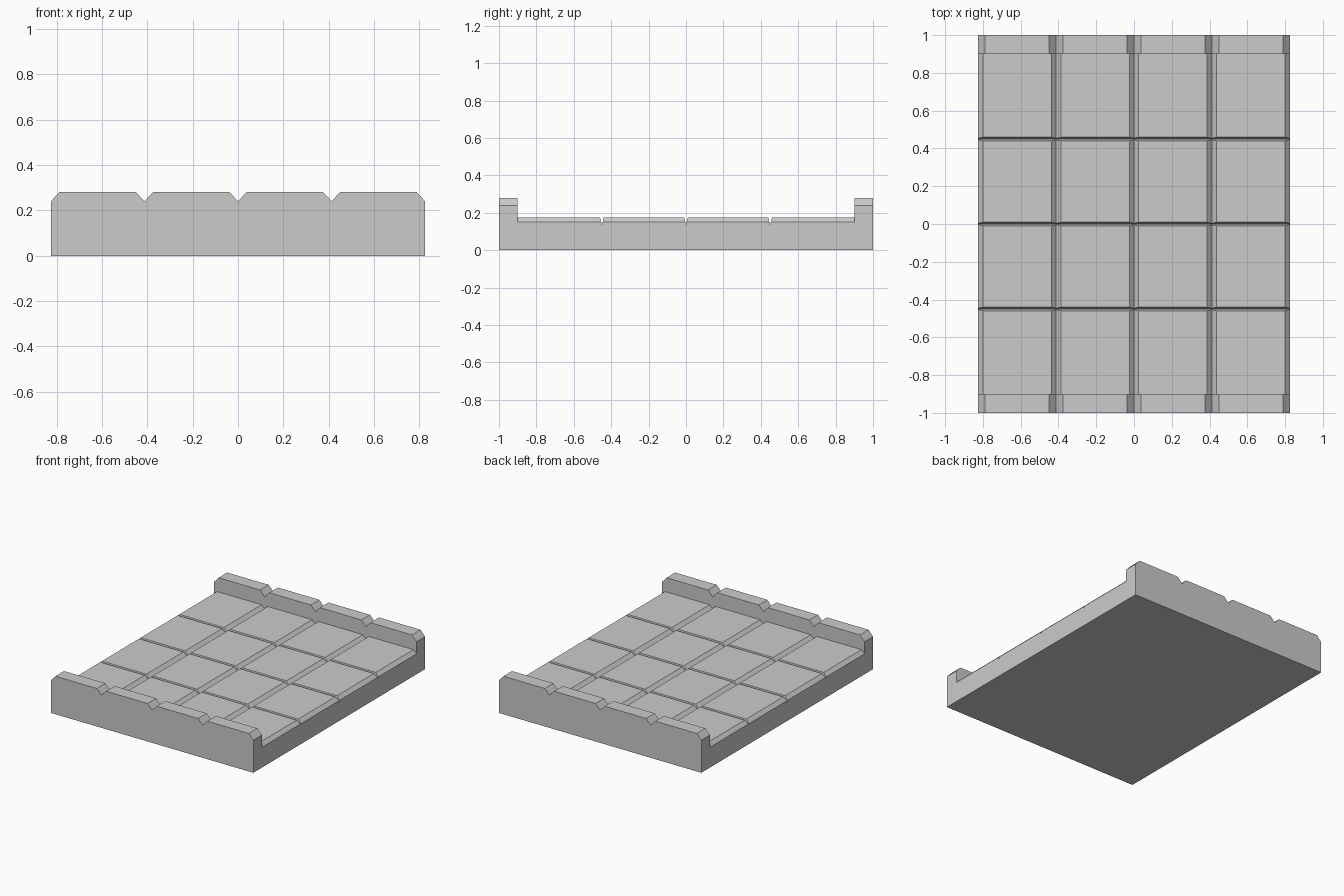
import bpy, bmesh

if "Cube" in bpy.data.objects:
    bpy.data.objects.remove(bpy.data.objects["Cube"])

HALF_X, PITCH = 0.825, 0.4125


def prism(name, pts, axis, lo, hi):
    """Extrude a closed 2D profile (u, z) along the given axis."""
    bm = bmesh.new()
    co = (lambda u, z: (u, lo, z)) if axis == 'y' else (lambda u, z: (lo, u, z))
    face = bm.faces.new([bm.verts.new(co(u, z)) for u, z in pts])
    ext = bmesh.ops.extrude_face_region(bm, geom=[face])
    moved = [v for v in ext['geom'] if isinstance(v, bmesh.types.BMVert)]
    d = hi - lo
    bmesh.ops.translate(bm, verts=moved, vec=(0, d, 0) if axis == 'y' else (d, 0, 0))
    bmesh.ops.recalc_face_normals(bm, faces=bm.faces)
    mesh = bpy.data.meshes.new(name)
    bm.to_mesh(mesh)
    bm.free()
    ob = bpy.data.objects.new(name, mesh)
    bpy.context.collection.objects.link(ob)
    return ob


def block_row(top, drop, chamfer):
    """Top outline of four chamfered blocks side by side."""
    pts = [(-HALF_X, top - drop)]
    for i in range(4):
        x0 = -HALF_X + i * PITCH
        x1 = x0 + PITCH
        pts += [(x0 + chamfer, top), (x1 - chamfer, top), (x1, top - drop)]
    return pts


# Solid body with the tall curb outline
body = prism("stone_path",
             [(-HALF_X, 0)] + block_row(0.28, 0.04, 0.037) + [(HALF_X, 0)],
             'y', -1, 1)

# Recess between the curbs, leaving the lower paved floor
floor = block_row(0.175, 0.025, 0.025)
cutters = [prism("floor_cutter",
                 [(-1, 0.5), (-1, 0.15)] + floor + [(1, 0.15), (1, 0.5)],
                 'y', -0.9, 0.9)]

# Narrow cross joints between the slabs
for y in (-0.45, 0, 0.45):
    cutters.append(prism("joint_cutter",
                         [(y, 0.135), (y + 0.025, 0.235), (y - 0.025, 0.235)],
                         'x', -1, 1))

bpy.context.view_layer.objects.active = body
for c in cutters:
    c.hide_render = True
    m = body.modifiers.new("cut", 'BOOLEAN')
    m.operation = 'DIFFERENCE'
    m.solver = 'EXACT'
    m.object = c
    bpy.ops.object.modifier_apply(modifier=m.name)
for c in cutters:
    bpy.data.objects.remove(c, do_unlink=True)
